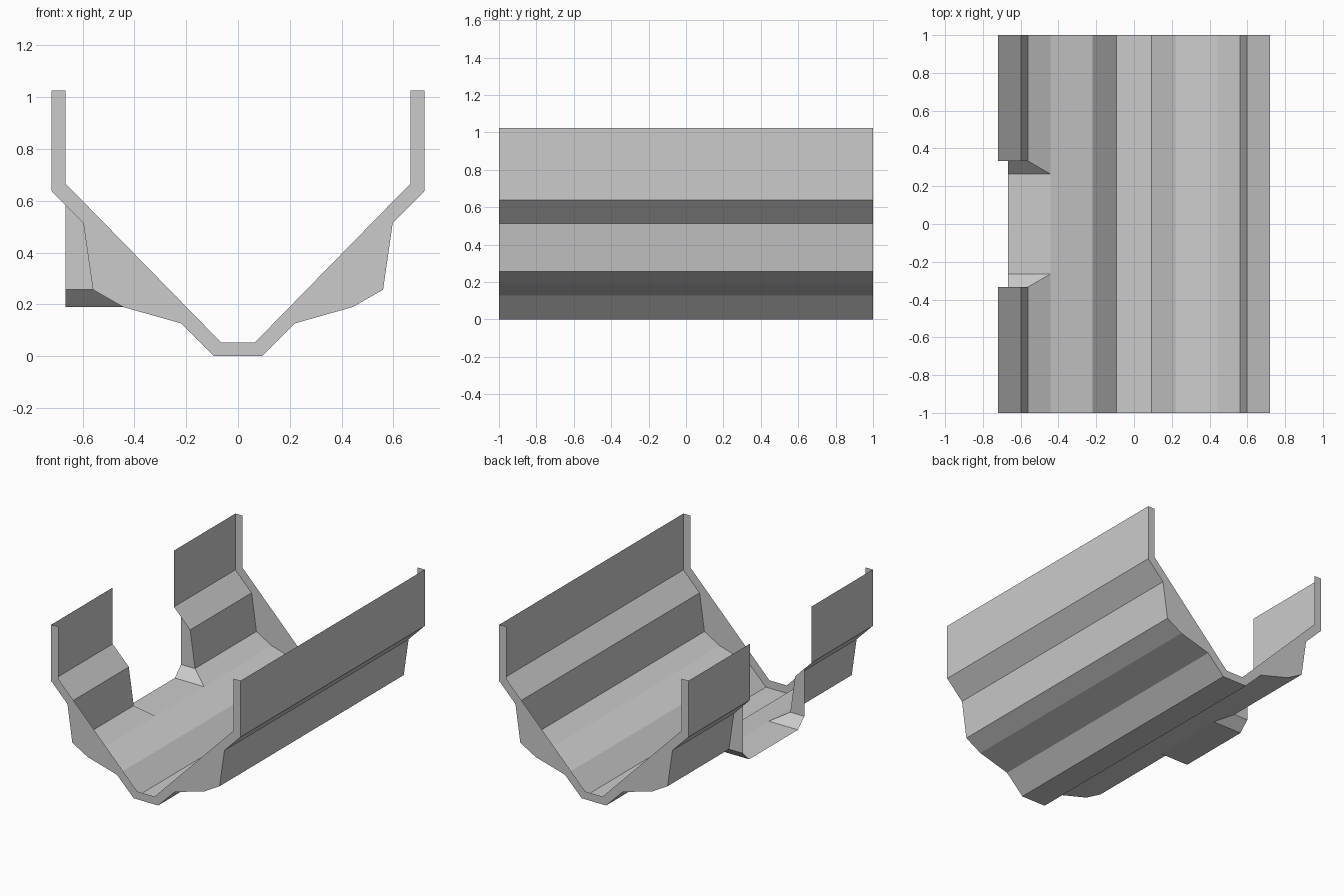
import bpy
import bmesh

if "Cube" in bpy.data.objects:
    bpy.data.objects.remove(bpy.data.objects["Cube"])

grey = bpy.data.materials.new("light_grey")
grey.diffuse_color = (0.6, 0.6, 0.6, 1)
grey.use_nodes = True
grey.node_tree.nodes["Principled BSDF"].inputs["Base Color"].default_value = grey.diffuse_color

# Half profiles (x, z) of the trough, from rim to bottom
OUTER = [(0.72, 1.025), (0.72, 0.638), (0.597, 0.513), (0.56, 0.257),
         (0.443, 0.19), (0.22, 0.127), (0.093, 0.0)]
INNER = [(0.666, 1.025), (0.666, 0.667), (0.066, 0.054)]
GAP, FLOOR = 0.333, 0.265      # half widths of the side opening, top and bottom
LEDGE_X = -0.666               # outer edge of the opening's floor


def make(name, polys):
    """Build one sheet object from polygons; each comes with the way it faces."""
    bm = bmesh.new()
    for pts, facing in polys:
        f = bm.faces.new([bm.verts.new(p) for p in pts])
        f.normal_update()
        if f.normal.dot(facing) < 0:
            f.normal_flip()
    bmesh.ops.remove_doubles(bm, verts=bm.verts, dist=1e-5)
    me = bpy.data.meshes.new(name)
    bm.to_mesh(me)
    bm.free()
    me.materials.append(grey)
    ob = bpy.data.objects.new(name, me)
    bpy.context.collection.objects.link(ob)
    return ob


def V(*c):
    from mathutils import Vector
    return Vector(c)


def strip(a, b, side, y0, ya, yb):
    """Sheet between two profile points, from y0 to ya at a and to yb at b."""
    pts = [(side * a[0], y0, a[1]), (side * a[0], ya, a[1]),
           (side * b[0], yb, b[1]), (side * b[0], y0, b[1])]
    return pts, V(side * (a[1] - b[1]), 0, b[0] - a[0])


pairs = list(zip(OUTER, OUTER[1:]))

# Uncut right side
make("right_side", [strip(a, b, 1, -1, 1, 1) for a, b in pairs])

# Left side, its upper four bands interrupted by the opening
left = []
for i, (a, b) in enumerate(pairs):
    if i > 3:
        left.append(strip(a, b, -1, -1, 1, 1))
    else:
        for s in (-1, 1):
            left.append(strip(a, b, -1, s, s * GAP, s * (FLOOR if i == 3 else GAP)))
make("left_side", left)

# Flat bottom
bx = OUTER[-1][0]
make("bottom", [([(-bx, -1, 0), (bx, -1, 0), (bx, 1, 0), (-bx, 1, 0)], V(0, 0, -1))])

# End plates filling the outline between outer and inner profile
outline = (OUTER + [(-x, z) for x, z in reversed(OUTER)]
           + [(-x, z) for x, z in INNER] + list(reversed(INNER)))
for name, y in (("front_plate", -1), ("back_plate", 1)):
    make(name, [([(x, y, z) for x, z in outline], V(0, y, 0))])

# Side opening: cheeks, sloped corners and ledge
(x2, z2), (x3, z3), (x4, z4) = OUTER[2:5]
ledge = [([(LEDGE_X, -FLOOR, z4), (-x4, -FLOOR, z4),
           (-x4, FLOOR, z4), (LEDGE_X, FLOOR, z4)], V(0, 0, -1))]
for s in (-1, 1):
    ledge.append(([(LEDGE_X, s * GAP, 0.584), (-x2, s * GAP, z2),
                   (-x3, s * GAP, z3), (LEDGE_X, s * GAP, z3)], V(0, s, 0)))
    ledge.append(([(LEDGE_X, s * GAP, z3), (-x3, s * GAP, z3),
                   (-x4, s * FLOOR, z4), (LEDGE_X, s * FLOOR, z4)], V(0, s, -1)))
make("opening_ledge", ledge)
